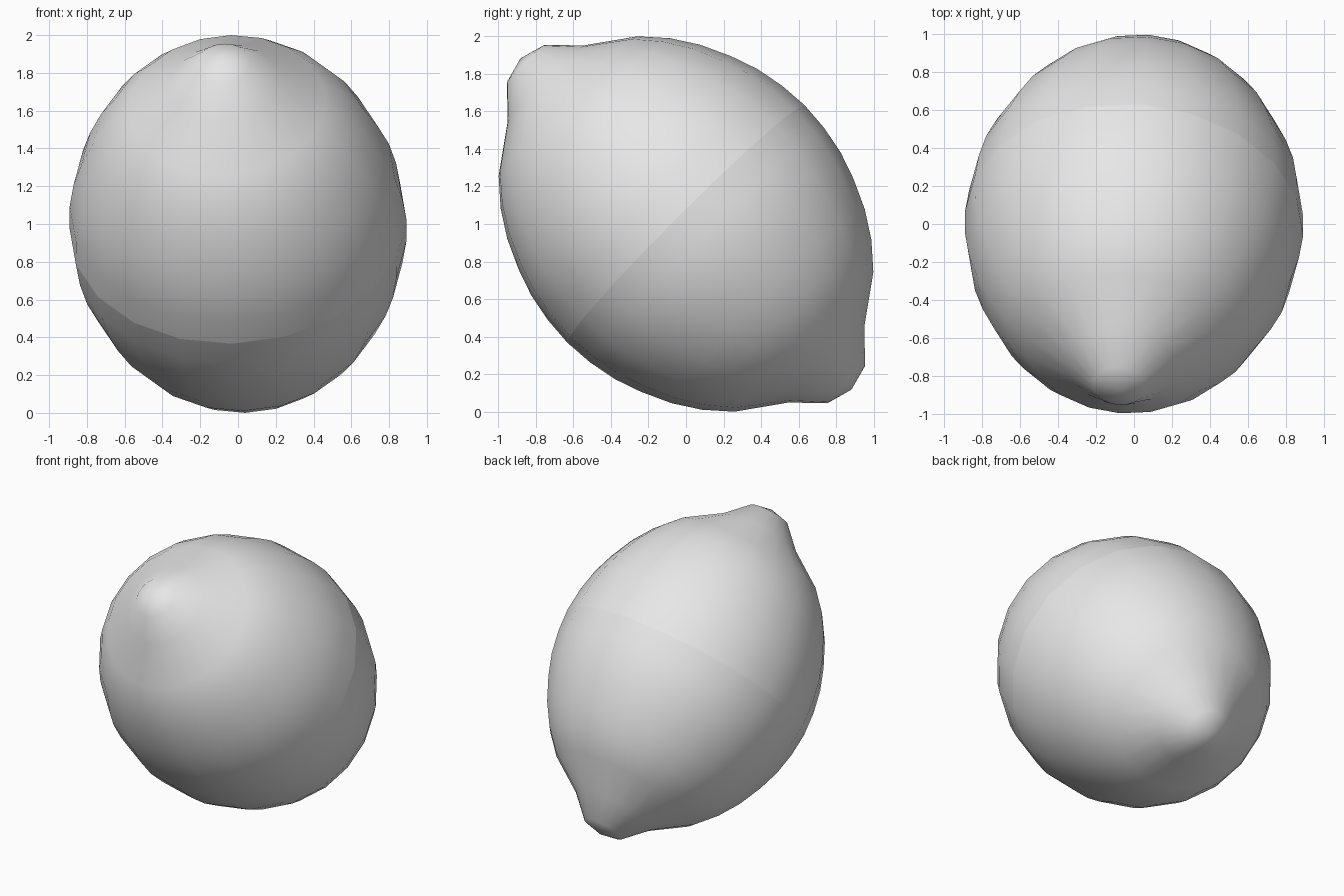
import bpy, bmesh, math
from mathutils import Vector, Matrix

cube = bpy.data.objects.get("Cube")
if cube:
    bpy.data.objects.remove(cube, do_unlink=True)

SIDES = 20
# Half profile from the middle to the nub: (distance along axis, radius)
PROFILE = [(0, .895), (.16, .883), (.315, .853), (.46, .803), (.62, .73),
           (.76, .64), (.89, .525), (1.06, .287), (1.21, .142), (1.25, 0)]

# Grey skin
skin = bpy.data.materials.new("light grey skin")
skin.use_nodes = True
grey = (0.8, 0.8, 0.8, 1)
skin.diffuse_color = grey
skin.node_tree.nodes["Principled BSDF"].inputs["Base Color"].default_value = grey

# Turn the half profile around the fruit's long axis
bm = bmesh.new()
start = Matrix.Rotation(math.radians(-2), 3, 'Z')
verts = [bm.verts.new(start @ Vector((r, 0, t))) for t, r in PROFILE]
edges = [bm.edges.new(pair) for pair in zip(verts, verts[1:])]
bmesh.ops.spin(bm, geom=verts + edges, cent=(0, 0, 0), axis=(0, 0, 1),
               angle=2 * math.pi, steps=SIDES)
bmesh.ops.remove_doubles(bm, verts=bm.verts, dist=0.001)
bmesh.ops.recalc_face_normals(bm, faces=bm.faces)
top = max(bm.faces, key=lambda f: f.calc_center_median().z)
if top.normal.z < 0:
    bmesh.ops.reverse_faces(bm, faces=bm.faces)
for face in bm.faces:
    face.smooth = True
mesh = bpy.data.meshes.new("lemon")
bm.to_mesh(mesh)
bm.free()
mesh.materials.append(skin)

lemon = bpy.data.objects.new("lemon", mesh)
bpy.context.collection.objects.link(lemon)

# The other half is a separate mirrored shell, leaving a faint seam
mirror = lemon.modifiers.new("other_half", 'MIRROR')
mirror.use_axis = (False, False, True)
mirror.use_mirror_merge = False

# Lean the long axis towards the upper front
axis = Vector((-.08, -.88, .88)).normalized()
side = axis.cross(Vector((0, -1, -1))).normalized()
down = side.cross(axis)
lean = Matrix((down, side, axis)).transposed().to_4x4()
lemon.matrix_world = Matrix.Translation((0, 0, 1)) @ lean
